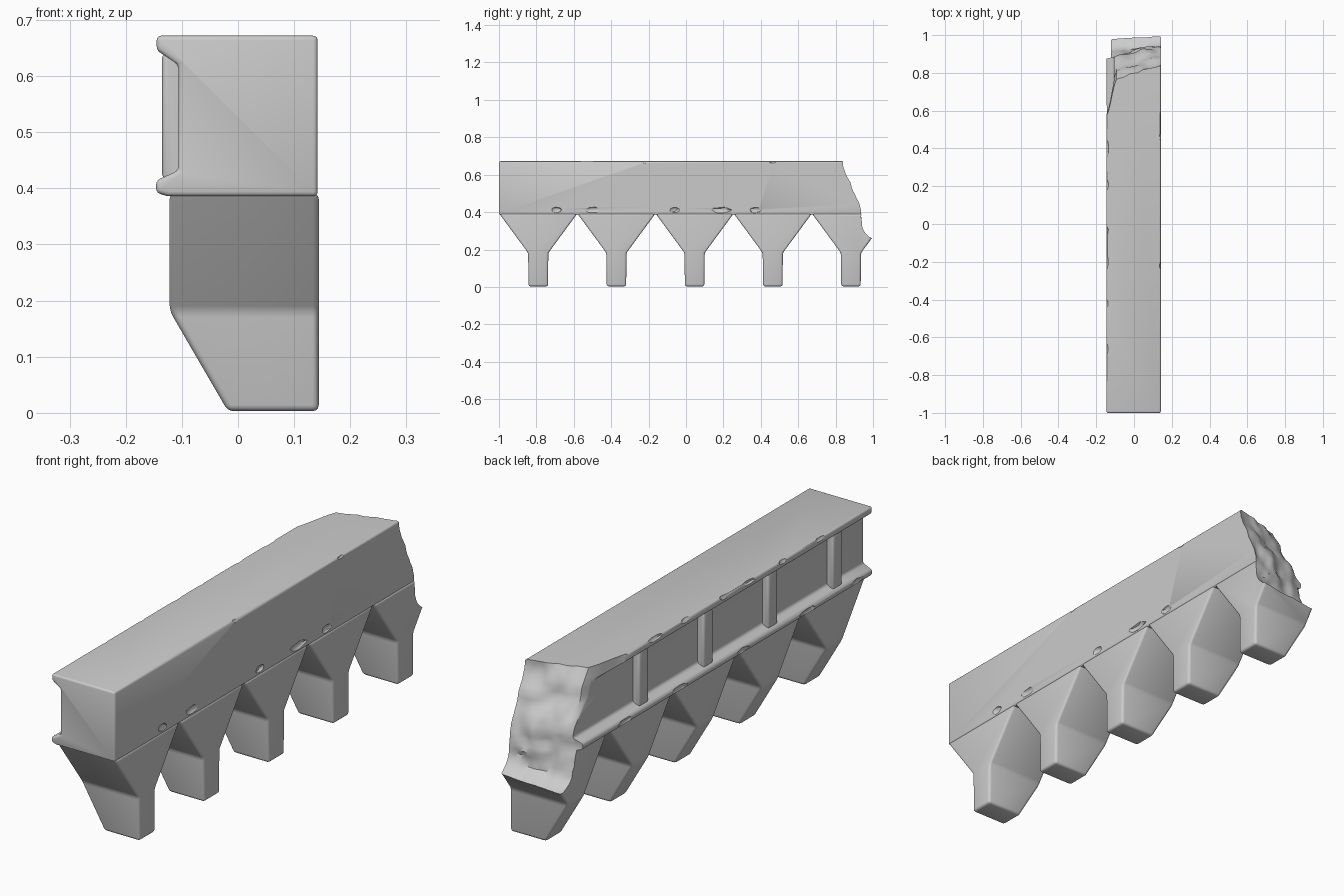
import bpy, bmesh, random
from mathutils import Vector, noise

if "Cube" in bpy.data.objects:
    bpy.data.objects.remove(bpy.data.objects["Cube"])

random.seed(4)
PITCH, FIRST = 0.418, -0.79
CENTRES = [FIRST + PITCH * i for i in range(5)]


def add_object(name, bm, bevel=0.0):
    bmesh.ops.recalc_face_normals(bm, faces=bm.faces)
    mesh = bpy.data.meshes.new(name)
    bm.to_mesh(mesh)
    bm.free()
    ob = bpy.data.objects.new(name, mesh)
    bpy.context.collection.objects.link(ob)
    if bevel:
        m = ob.modifiers.new("worn_edges", 'BEVEL')
        m.width, m.segments = bevel, 3
        m.limit_method, m.angle_limit = 'ANGLE', 0.3
    return ob


def loft(name, rings, bevel):
    """Closed solid through rings of equal point count."""
    bm = bmesh.new()
    vs = [[bm.verts.new(p) for p in r] for r in rings]
    n = len(vs[0])
    for a, b in zip(vs, vs[1:]):
        for i in range(n):
            j = (i + 1) % n
            bm.faces.new((a[i], a[j], b[j], b[i]))
    bm.faces.new(vs[0])
    bm.faces.new(vs[-1])
    return add_object(name, bm, bevel)


def rect(x0, x1, yc, half, z):
    return [(x0, yc - half, z), (x1, yc - half, z), (x1, yc + half, z), (x0, yc + half, z)]


def smooth(a, b, t):
    t = min(1, max(0, (t - a) / (b - a)))
    return t * t * (3 - 2 * t)


def boolean(target, other, op):
    m = target.modifiers.new(other.name, 'BOOLEAN')
    m.object, m.operation, m.solver = other, op, 'EXACT'
    other.hide_render = True
    helpers.append(other)


helpers = []

# Beam with a long recessed channel on the -x side
section = [(0.142, 0.386), (0.142, 0.672), (-0.145, 0.672), (-0.145, 0.646), (-0.106, 0.62),
           (-0.106, 0.432), (-0.146, 0.414), (-0.146, 0.392), (-0.125, 0.386)]
beam = loft("broken_stone_parapet", [[(x, y, z) for x, z in section] for y in (-1.0, 1.1)], 0.008)

# Corbels below and ribs in the channel
for c in CENTRES:
    rings = [rect(-0.018, 0.144, c, 0.052, 0.003), rect(-0.122, 0.144, c, 0.054, 0.182),
             rect(-0.122, 0.144, c, 0.2085, 0.392)]
    boolean(beam, loft("corbel", rings, 0.011), 'UNION')
    if c < 0.7:
        rib = [rect(-0.135, -0.09, c, 0.03, z) for z in (0.416, 0.642)]
        boolean(beam, loft("rib", rib, 0.009), 'UNION')

# Rough broken end: a block whose front face follows a noisy fracture
FRACTURE = [(-0.1, 1.3), (0.22, 1.13), (0.25, 1.01), (0.28, 0.97), (0.33, 0.945), (0.43, 0.935),
            (0.5, 0.91), (0.58, 0.865), (0.68, 0.83), (1.0, 0.8)]


def fracture_y(x, z):
    for (z0, y0), (z1, y1) in zip(FRACTURE, FRACTURE[1:]):
        if z0 <= z <= z1:
            y = y0 + (y1 - y0) * (z - z0) / (z1 - z0)
            break
    y -= 0.055 * (0.14 - x) / 0.26
    # the upper rim is torn away further along the channel side
    y -= 0.20 * smooth(-0.09, -0.15, x) * smooth(0.43, 0.6, z)
    bump = noise.noise(Vector((x * 11, 3.7, z * 11))) * 0.022
    bump += noise.noise(Vector((x * 24, 9.1, z * 24))) * 0.009
    return y + bump


bm = bmesh.new()
bmesh.ops.create_cube(bm, size=1)
bmesh.ops.subdivide_edges(bm, edges=bm.edges, cuts=40, use_grid_fill=True)
for v in bm.verts:
    x, z, t = v.co.x * 0.45, 0.36 + v.co.z * 0.85, v.co.y + 0.5
    v.co = (x, fracture_y(x, z) * (1 - t) + 1.6 * t, z)
boolean(beam, add_object("fracture_cutter", bm), 'DIFFERENCE')

# Small chips knocked out of the long edges
chips = [(0.147, y, 0.411, s) for y, s in
         ((-0.69, 0.03), (-0.5, 0.045), (-0.06, 0.03), (0.19, 0.06), (0.37, 0.035))]
chips += [(-0.15, y, 0.672, s) for y, s in
          ((-0.66, 0.04), (-0.42, 0.03), (-0.2, 0.05), (-0.04, 0.03), (0.21, 0.035), (0.4, 0.06))]
chips += [(-0.153, y, 0.402, s) for y, s in
          ((-0.9, 0.05), (-0.58, 0.06), (-0.16, 0.05), (0.25, 0.06), (0.6, 0.05))]
chips += [(0.148, y, 0.676, s) for y, s in ((-0.22, 0.04), (0.47, 0.035))]
bm = bmesh.new()
for x, y, z, s in chips:
    for v in bmesh.ops.create_icosphere(bm, subdivisions=2, radius=1)["verts"]:
        r = random.uniform(0.85, 1.1)
        v.co = (x + v.co.x * 0.014 * r, y + v.co.y * s * r, z + v.co.z * 0.017 * r)
boolean(beam, add_object("chip_cutter", bm), 'DIFFERENCE')

# Fuse into one solid stone, drop the helpers and smooth it
graph = bpy.context.evaluated_depsgraph_get()
fused = bpy.data.meshes.new_from_object(beam.evaluated_get(graph))
beam.modifiers.clear()
beam.data = fused
for ob in helpers:
    bpy.data.objects.remove(ob)
bpy.ops.object.select_all(action='DESELECT')
bpy.context.view_layer.objects.active = beam
beam.select_set(True)
bpy.ops.object.shade_smooth_by_angle(angle=0.6)
